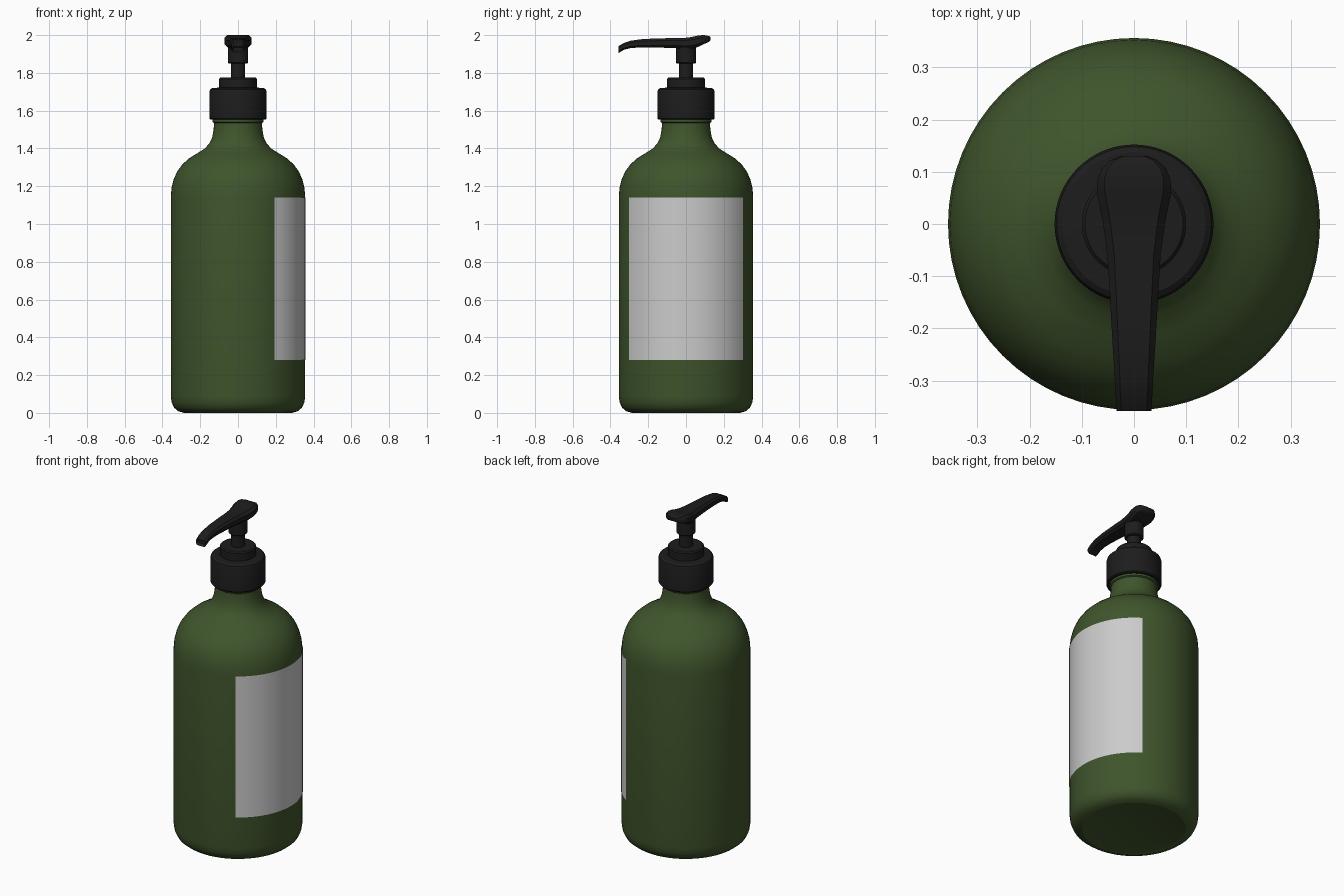
import bpy, bmesh, math

if "Cube" in bpy.data.objects:
    bpy.data.objects.remove(bpy.data.objects["Cube"])


def material(name, rgb):
    m = bpy.data.materials.new(name)
    m.diffuse_color = (*rgb, 1)
    m.use_nodes = True
    m.node_tree.nodes["Principled BSDF"].inputs["Base Color"].default_value = m.diffuse_color
    return m


GREEN = material("green_glass", (0.05, 0.09, 0.025))
BLACK = material("black_plastic", (0.012, 0.012, 0.012))


def finish(name, bm, mat=None, angle=30, recalc=True):
    if recalc:
        bmesh.ops.recalc_face_normals(bm, faces=bm.faces)
    me = bpy.data.meshes.new(name)
    bm.to_mesh(me)
    bm.free()
    ob = bpy.data.objects.new(name, me)
    bpy.context.collection.objects.link(ob)
    if mat:
        me.materials.append(mat)
    bpy.ops.object.select_all(action='DESELECT')
    ob.select_set(True)
    bpy.context.view_layer.objects.active = ob
    bpy.ops.object.shade_smooth_by_angle(angle=math.radians(angle))
    return ob


def loft(bm, rings):
    """Bridge closed rings of points and cap both ends."""
    vs = [[bm.verts.new(p) for p in ring] for ring in rings]
    n = len(vs[0])
    for a, b in zip(vs, vs[1:]):
        for i in range(n):
            j = (i + 1) % n
            bm.faces.new((a[i], a[j], b[j], b[i]))
    return bm.faces.new(vs[0]), bm.faces.new(vs[-1])


def lathe(name, profile, mat, segments=64):
    bm = bmesh.new()
    loft(bm, [[(r * math.cos(2 * math.pi * i / segments),
                r * math.sin(2 * math.pi * i / segments), z)
               for i in range(segments)] for r, z in profile])
    return finish(name, bm, mat)


# Bottle with rounded base, domed shoulder and neck
lathe("bottle", [(0.27, 0.005), (0.285, 0), (0.315, 0.008), (0.338, 0.027),
                 (0.351, 0.055), (0.356, 0.09), (0.356, 1.14), (0.352, 1.19),
                 (0.341, 1.235), (0.322, 1.278), (0.295, 1.315),
                 (0.26, 1.347), (0.215, 1.375), (0.178, 1.398),
                 (0.153, 1.425), (0.137, 1.457), (0.129, 1.5),
                 (0.127, 1.535), (0.135, 1.54), (0.135, 1.57)], GREEN)

# Screw cap, collar, stem and the socket under the lever
lathe("cap", [(0.138, 1.552), (0.147, 1.552), (0.152, 1.558), (0.152, 1.70),
              (0.148, 1.712), (0.137, 1.72), (0.098, 1.722)], BLACK)
lathe("collar", [(0.1, 1.715), (0.1, 1.768), (0.094, 1.775),
                 (0.06, 1.775)], BLACK, 48)
lathe("stem", [(0.038, 1.76), (0.038, 1.87)], BLACK, 32)
lathe("lever_socket", [(0.048, 1.85), (0.053, 1.855), (0.053, 1.945)],
      BLACK, 32)

# Pump lever: y, half width, bottom z, top z
stations = [(0.130, 0.024, 1.972, 1.990), (0.122, 0.045, 1.965, 1.995),
            (0.105, 0.062, 1.957, 1.999), (0.085, 0.070, 1.948, 2.000),
            (0.060, 0.071, 1.936, 1.997), (0.030, 0.065, 1.930, 1.990),
            (0.000, 0.059, 1.929, 1.986), (-0.06, 0.051, 1.931, 1.984),
            (-0.14, 0.046, 1.934, 1.983), (-0.23, 0.041, 1.935, 1.979),
            (-0.29, 0.037, 1.932, 1.971), (-0.33, 0.035, 1.922, 1.958),
            (-0.358, 0.033, 1.904, 1.941)]
bm = bmesh.new()
rings = []
for y, w, lo, hi in stations:
    c = 0.25 * (hi - lo)
    v = w - c
    rings.append([(-v, y, lo), (v, y, lo), (w, y, lo + c), (w, y, hi - c),
                  (v, y, hi), (-v, y, hi), (-w, y, hi - c), (-w, y, lo + c)])
_, tip = loft(bm, rings)
# Outlet recess in the nozzle tip
bmesh.ops.recalc_face_normals(bm, faces=bm.faces)
bmesh.ops.inset_region(bm, faces=[tip], thickness=0.009)
bmesh.ops.translate(bm, verts=tip.verts, vec=(0, 0.012, 0.003))
finish("pump_lever", bm, BLACK, 35)

# Paper label wrapped around the +x side
bm = bmesh.new()
half, n, r = math.asin(0.302 / 0.3585), 24, 0.3585
cols = []
for i in range(n + 1):
    a = -half + 2 * half * i / n
    cols.append([bm.verts.new((r * math.cos(a), r * math.sin(a), z))
                 for z in (0.28, 1.14)])
for a, b in zip(cols, cols[1:]):
    bm.faces.new((a[0], b[0], b[1], a[1]))
finish("label", bm, recalc=False)
